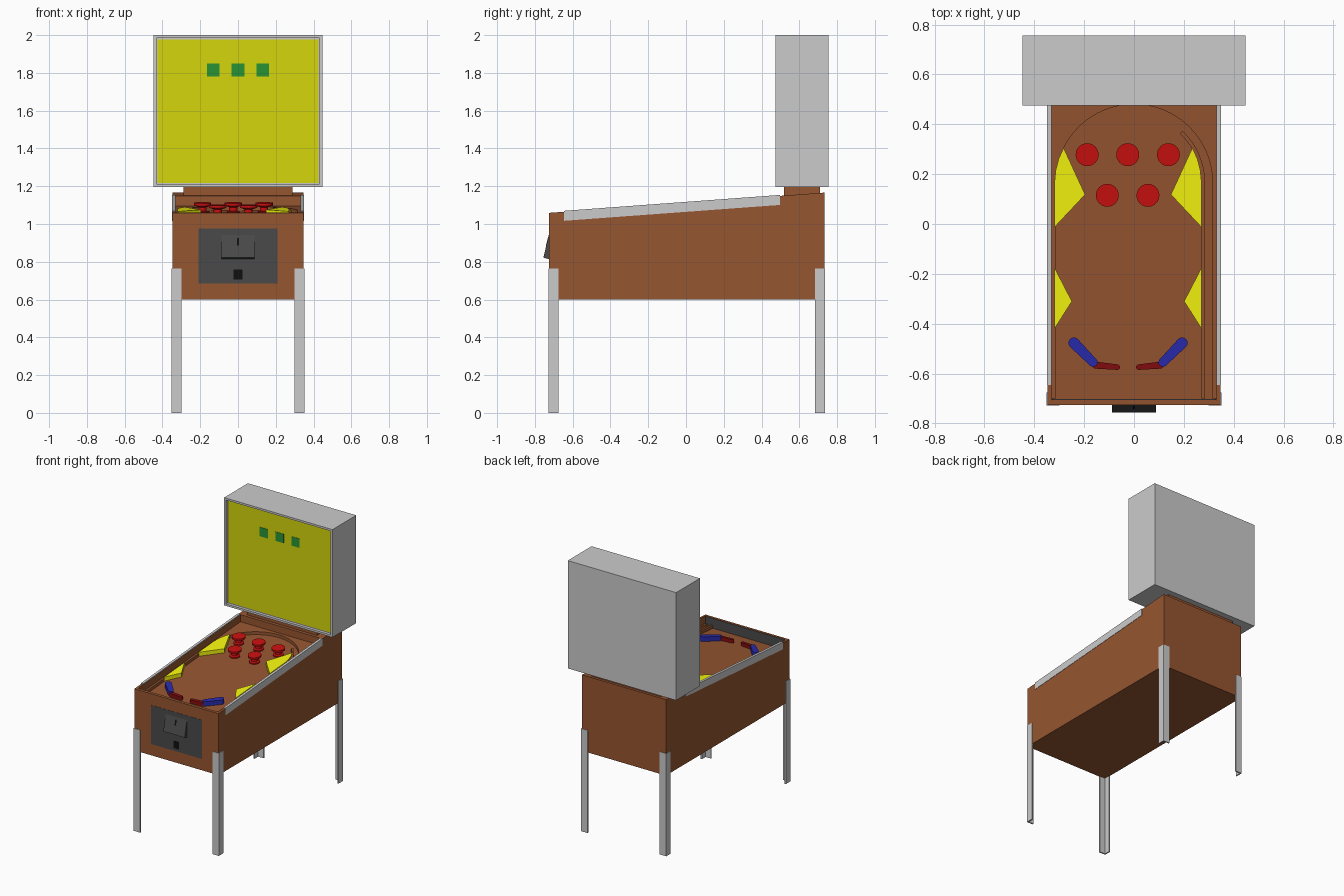
import bpy, bmesh
from math import sin, cos, pi, radians, atan2

if "Cube" in bpy.data.objects:
    bpy.data.objects.remove(bpy.data.objects["Cube"])


def material(name, rgb):
    """Material from a colour as seen on screen."""
    m = bpy.data.materials.new(name)
    m.diffuse_color = (*[((c + 0.055) / 1.055) ** 2.4 for c in rgb], 1)
    m.use_nodes = True
    m.node_tree.nodes["Principled BSDF"].inputs["Base Color"].default_value = m.diffuse_color
    return m


BROWN = material("brown_wood", (0.59, 0.335, 0.19))
YELLOW = material("yellow", (0.97, 0.97, 0.06))
PANEL = material("panel_yellow", (0.84, 0.84, 0.05))
RED = material("red", (0.79, 0.06, 0.06))
DARK_RED = material("dark_red", (0.52, 0.05, 0.06))
BLUE = material("blue", (0.16, 0.17, 0.68))
GREEN = material("green", (0.16, 0.58, 0.2))
DARK = material("dark_grey", (0.29, 0.29, 0.29))
BLACK = material("black", (0.06, 0.06, 0.06))


def loft(name, rings, mat=None):
    """Closed solid through a stack of matching rings."""
    bm = bmesh.new()
    vs = [[bm.verts.new(p) for p in r] for r in rings]
    n = len(vs[0])
    bm.faces.new(vs[0])
    bm.faces.new(vs[-1])
    for a, b in zip(vs, vs[1:]):
        for i in range(n):
            j = (i + 1) % n
            bm.faces.new((a[i], a[j], b[j], b[i]))
    bmesh.ops.recalc_face_normals(bm, faces=bm.faces)
    me = bpy.data.meshes.new(name)
    bm.to_mesh(me)
    bm.free()
    if mat:
        me.materials.append(mat)
    ob = bpy.data.objects.new(name, me)
    bpy.context.collection.objects.link(ob)
    return ob


def box(name, x0, x1, y0, y1, z0, z1, mat=None):
    pts = [(x0, y0), (x1, y0), (x1, y1), (x0, y1)]
    return loft(name, [[(x, y, z) for x, y in pts] for z in (z0, z1)], mat)


def side_profile(name, yz, x0, x1, mat=None):
    return loft(name, [[(x, y, z) for y, z in yz] for x in (x0, x1)], mat)


def top(y):
    """Sloping top edge of the cabinet."""
    return 1.059 + (y + 0.725) * 0.0735


def field(y):
    """Sloping playfield surface."""
    return top(y) - 0.075


def on_field(name, xy, height, mat):
    return loft(name, [[(x, y, field(y) + h) for x, y in xy] for h in (-0.002, height)], mat)


def arc(cx, cy, r, a0, a1, n):
    return [(cx + r * cos(radians(a0 + (a1 - a0) * i / n)),
             cy + r * sin(radians(a0 + (a1 - a0) * i / n))) for i in range(n + 1)]


def capsule(p, rp, q, rq):
    a = atan2(q[1] - p[1], q[0] - p[0]) * 180 / pi
    return arc(*p, rp, a + 90, a + 270, 8) + arc(*q, rq, a - 90, a + 90, 8)


# cabinet body with a sunken well for the playfield
FRONT, BACK = -0.725, 0.732
cabinet = side_profile("cabinet", [(FRONT, 0.6), (BACK, 0.6), (BACK, top(BACK)), (FRONT, top(FRONT))],
                       -0.347, 0.347, BROWN)
w0, w1 = -0.705, 0.5
cutter = side_profile("well_cutter", [(w0, field(w0)), (w1, field(w1)), (w1, 1.4), (w0, 1.4)],
                      -0.33, 0.33, BROWN)
mod = cabinet.modifiers.new("well", 'BOOLEAN')
mod.object, mod.operation, mod.solver = cutter, 'DIFFERENCE', 'EXACT'
bpy.context.view_layer.objects.active = cabinet
bpy.ops.object.modifier_apply(modifier="well")
bpy.data.objects.remove(cutter)

# dark lining behind the front wall
box("front_wall_lining", -0.329, 0.329, w0 - 0.001, w0 + 0.003, field(w0), top(w0) - 0.002, DARK)

# playfield border with the round arch, and the ball lane wall
AY = 0.165
border = [(0.33, -0.7), (0.33, 0.5), (-0.33, 0.5), (-0.33, -0.7), (-0.315, -0.7)]
border += arc(0, AY, 0.315, 180, 0, 32) + [(0.315, -0.7)]
on_field("playfield_border", border, 0.022, BROWN)
lane = [(0.27, -0.7)] + arc(0, AY, 0.27, 0, 47, 10) + arc(0, AY, 0.285, 47, 0, 10) + [(0.285, -0.7)]
on_field("ball_lane_wall", lane, 0.022, BROWN)

# mushroom bumpers
PROFILE = [(0.036, 0), (0.036, 0.008), (0.022, 0.012), (0.022, 0.032), (0.046, 0.041), (0.046, 0.055)]
for i, (bx, by) in enumerate([(-0.188, 0.278), (-0.025, 0.278), (0.138, 0.278), (-0.107, 0.115), (0.056, 0.115)]):
    rings = [[(x, y, field(y) + h) for x, y in arc(bx, by, r, 0, 360, 24)[:-1]] for r, h in PROFILE]
    ob = loft(f"bumper_{i + 1}", rings, RED)
    bpy.ops.object.select_all(action='DESELECT')
    ob.select_set(True)
    bpy.context.view_layer.objects.active = ob
    bpy.ops.object.shade_smooth_by_angle(angle=radians(30))

# mirrored playfield parts, about the centre line of the play area
CX = -0.024
for side, s in (("left", -1), ("right", 1)):
    def m(pts):
        return [(CX + s * x, y) for x, y in pts]
    on_field(f"{side}_upper_guide", m([(0.295, -0.013), (0.172, 0.118), (0.258, 0.305), (0.278, 0.262),
                                       (0.29, 0.215), (0.295, 0.165)]), 0.03, YELLOW)
    on_field(f"{side}_lower_guide", m([(0.295, -0.175), (0.225, -0.31), (0.295, -0.42)]), 0.03, YELLOW)
    on_field(f"{side}_flipper_guide", m(capsule((0.217, -0.477), 0.022, (0.14, -0.555), 0.018)), 0.034, BLUE)
    on_field(f"{side}_flipper", m(capsule((0.13, -0.566), 0.014, (0.043, -0.574), 0.011)), 0.026, DARK_RED)

# metal side rails
for side, s in (("left", -1), ("right", 1)):
    a, b = -0.645, 0.497
    yz = [(a, top(a) - 0.048), (b, top(b) - 0.048), (b, top(b) + 0.005), (a, top(a) + 0.005)]
    side_profile(f"{side}_rail", yz, s * 0.331, s * 0.3495)

# angle-section legs
for ny, sy in (("front", -1), ("back", 1)):
    for nx, sx in (("left", -1), ("right", 1)):
        L = [(0, 0), (0.053, 0), (0.053, 0.009), (0.009, 0.009), (0.009, 0.053), (0, 0.053)]
        cy = -0.728 if sy < 0 else 0.735
        xy = [(sx * (0.351 - u), cy - sy * v) for u, v in L]
        loft(f"{ny}_{nx}_leg", [[(x, y, z) for x, y in xy] for z in (0, 0.765)])

# coin door with sloped housing, slot and return opening
box("coin_door", -0.21, 0.21, -0.7265, -0.715, 0.685, 0.975, DARK)
side_profile("coin_housing", [(-0.724, 0.952), (-0.755, 0.822), (-0.72, 0.812)], -0.088, 0.088, DARK)
side_profile("coin_slot", [(-0.7315, 0.925), (-0.741, 0.887), (-0.73, 0.885), (-0.725, 0.925)],
             -0.005, 0.005, BLACK)
box("coin_return", -0.023, 0.023, -0.728, -0.72, 0.705, 0.76, BLACK)

# backbox with recessed front
box("neck", -0.288, 0.288, 0.52, 0.71, 1.14, 1.2, BROWN)
backbox = box("backbox", -0.447, 0.447, 0.475, 0.755, 1.196, 2.0)
bm = bmesh.new()
bm.from_mesh(backbox.data)
face = min(bm.faces, key=lambda f: f.calc_center_median().y)
bmesh.ops.inset_region(bm, faces=[face], thickness=0.021)
new = bmesh.ops.extrude_discrete_faces(bm, faces=[face])["faces"][0]
bmesh.ops.translate(bm, verts=new.verts, vec=(0, 0.022, 0))
bmesh.ops.recalc_face_normals(bm, faces=bm.faces)
bm.to_mesh(backbox.data)
bm.free()
box("back_panel", -0.425, 0.425, 0.492, 0.499, 1.218, 1.978, PANEL)

# score windows
for i in (-1, 0, 1):
    x = i * 0.131
    box(f"score_window_{i + 2}", x - 0.034, x + 0.034, 0.49, 0.495, 1.782, 1.85, GREEN)
